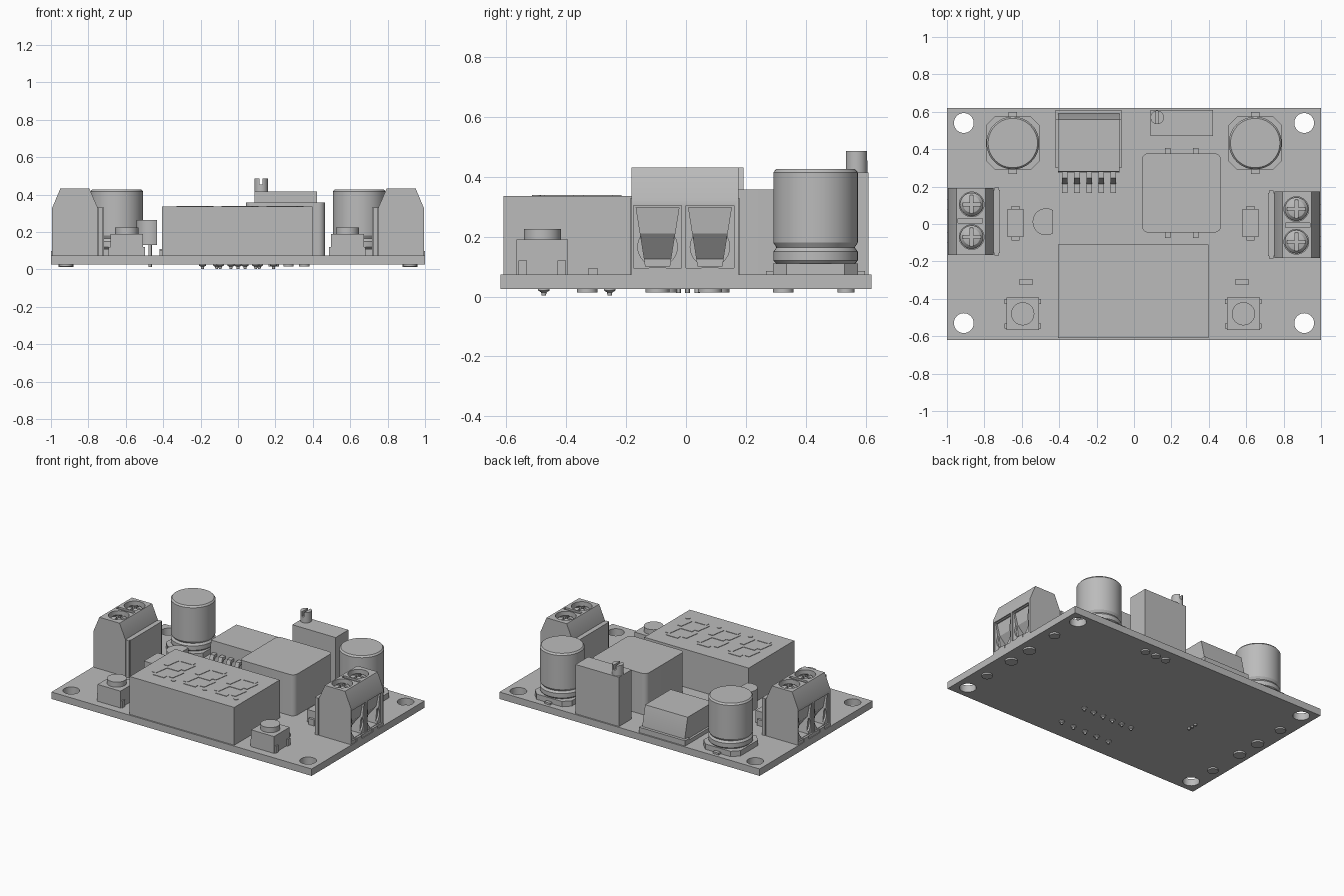
import bpy, bmesh, math
from mathutils import Matrix

cube = bpy.data.objects.get("Cube")
if cube:
    bpy.data.objects.remove(cube)

grey = bpy.data.materials.new("plain_grey")
grey.use_nodes = True
grey.diffuse_color = (0.5, 0.5, 0.5, 1)
grey.node_tree.nodes["Principled BSDF"].inputs["Base Color"].default_value = (0.5, 0.5, 0.5, 1)
made = []
TOP = 0.073      # upper board surface
BOTTOM = 0.025   # lower board surface


def finish(bm, name):
    bmesh.ops.recalc_face_normals(bm, faces=bm.faces)
    me = bpy.data.meshes.new(name)
    bm.to_mesh(me)
    bm.free()
    me.materials.append(grey)
    ob = bpy.data.objects.new(name, me)
    bpy.context.collection.objects.link(ob)
    made.append(ob)
    return ob


def box(name, x, y, z, bevel=0.0, vertical_only=False):
    bm = bmesh.new()
    bmesh.ops.create_cube(bm, size=1)
    for v in bm.verts:
        for i, (lo, hi) in enumerate((x, y, z)):
            v.co[i] = lo if v.co[i] < 0 else hi
    if bevel:
        edges = [e for e in bm.edges if not vertical_only
                 or abs(e.verts[0].co.z - e.verts[1].co.z) > 0.001]
        bmesh.ops.bevel(bm, geom=edges, offset=bevel, segments=4, profile=0.5, affect='EDGES')
    return finish(bm, name)


def prism(name, pts, lo, hi, axis):
    """Extrude a 2D outline along x, y or z."""
    place = {"x": lambda p, d: (d, p[0], p[1]),
             "y": lambda p, d: (p[0], d, p[1]),
             "z": lambda p, d: (p[0], p[1], d)}[axis]
    bm = bmesh.new()
    face = bm.faces.new([bm.verts.new(place(p, lo)) for p in pts])
    ext = bmesh.ops.extrude_face_region(bm, geom=[face])
    for v in ext["geom"]:
        if isinstance(v, bmesh.types.BMVert):
            v.co["xyz".index(axis)] = hi
    return finish(bm, name)


def lathe(name, profile, x, y, steps=40):
    bm = bmesh.new()
    vs = [bm.verts.new((r, 0, z)) for r, z in profile]
    edges = [bm.edges.new(p) for p in zip(vs, vs[1:])]
    bmesh.ops.spin(bm, geom=vs + edges, cent=(0, 0, 0), axis=(0, 0, 1),
                   angle=math.tau, steps=steps)
    bmesh.ops.remove_doubles(bm, verts=bm.verts, dist=0.0005)
    bmesh.ops.translate(bm, verts=bm.verts, vec=(x, y, 0))
    return finish(bm, name)


def rod(name, x, y, r, lo, hi, steps=32):
    return lathe(name, [(0, lo), (r, lo), (r, hi), (0, hi)], x, y, steps)


def cut(ob, cutters):
    for c in cutters:
        mod = ob.modifiers.new("cut", 'BOOLEAN')
        mod.operation, mod.solver, mod.object = 'DIFFERENCE', 'EXACT', c
    bpy.context.view_layer.update()
    ev = ob.evaluated_get(bpy.context.evaluated_depsgraph_get())
    me = bpy.data.meshes.new_from_object(ev)
    ob.modifiers.clear()
    ob.data = me
    for c in cutters:
        made.remove(c)
        bpy.data.objects.remove(c)


# Circuit board with mounting holes
board = box("board", (-1, 1), (-0.62, 0.62), (BOTTOM, TOP))
cut(board, [rod("hole", sx * 0.91, y, 0.053, 0, 0.2) for sx in (-1, 1) for y in (0.54, -0.53)])

# Display block with raised seven-segment digits
box("display", (-0.405, 0.398), (-0.61, -0.11), (TOP, 0.336))
for d in (-0.24, 0, 0.24):
    for row in (-1, 0, 1):
        y = -0.36 + row * 0.13
        x = d + row * 0.02
        box("digit_bar", (x - 0.045, x + 0.045), (y - 0.015, y + 0.015), (0.335, 0.339))
    for row in (-1, 1):
        for side in (-1, 1):
            x, y = d + side * 0.065, -0.36 + row * 0.065
            pts = [(x + k * 0.015 + j * 0.008, y + j * 0.05)
                   for k, j in ((-1, -1), (1, -1), (1, 1), (-1, 1))]
            prism("digit_upright", pts, 0.335, 0.339, "z")
    rod("digit_dot", d + 0.095, -0.5, 0.015, 0.335, 0.339, 16)


# Screw terminals, built on the +x end and turned for the other end
def terminal(turn):
    first = len(made)
    body = prism("terminal_body", [(0.75, TOP), (0.995, TOP), (0.995, 0.325), (0.95, 0.432),
                                   (0.795, 0.432), (0.75, 0.33)], -0.182, 0.175, "y")
    cutters = [box("slot", (0.81, 0.94), (-0.02, 0.005), (0.42, 0.5))]
    for y in (-0.095, 0.08):
        cutters.append(rod("screw_hole", 0.868, y, 0.066, 0.385, 0.5))
        cutters.append(box("frame", (0.985, 1.1), (y - 0.08, y + 0.08), (0.095, 0.305)))
        pocket = prism("pocket", [(1.1, 0.298), (0.975, 0.298), (0.965, 0.21), (0.9, 0.125),
                                  (0.9, 0.1), (1.1, 0.1)], -1, 1, "y")
        for v in pocket.data.vertices:
            v.co.y = y + v.co.y * (0.04 + 0.16 * (v.co.z - 0.1))
        cutters.append(pocket)
        arc = [(y + 0.066 * math.cos(a), 0.166 + 0.066 * math.sin(a))
               for a in (i * math.tau / 32 for i in range(32))]
        cutters.append(prism("wire_hole", arc, 0.972, 1.1, "x"))
    cut(body, cutters)
    for y in (-0.095, 0.08):
        screw = lathe("terminal_screw", [(0, 0.38), (0.062, 0.38), (0.062, 0.395),
                                         (0.045, 0.413), (0.02, 0.42), (0, 0.421)], 0.868, y)
        cut(screw, [box("cross", (0.868 - a, 0.868 + a), (y - b, y + b), (0.4, 0.5))
                    for a, b in ((0.05, 0.008), (0.008, 0.05))])
        rod("terminal_pin", 0.92, y, 0.04, 0.013, BOTTOM + 0.002)
        box("terminal_foot", (0.96, 1.0), (y - 0.028, y + 0.028), (TOP, 0.097))
    box("terminal_rail", (0.717, 0.752), (-0.172, 0.165), (TOP, 0.33))
    box("terminal_rib", (0.722, 0.745), (-0.185, 0.178), (TOP, 0.33))
    if turn:
        m = Matrix.Translation((0, 0.01, 0)) @ Matrix.Rotation(math.pi, 4, 'Z')
        for ob in made[first:]:
            ob.data.transform(m)


terminal(False)
terminal(True)

# Parts that stand on both sides of the board
for s in (-1, 1):
    # Electrolytic capacitor: grooved can, cornered base, leads
    cx, cy = s * 0.648, 0.433
    lathe("capacitor_can", [(0, 0.108), (0.13, 0.108), (0.141, 0.12), (0.141, 0.15), (0.131, 0.164),
                            (0.141, 0.18), (0.141, 0.415), (0.132, 0.426), (0, 0.426)], cx, cy, 48)
    h, c = 0.142, 0.045
    pts = [(cx + h - c, cy - h), (cx + h, cy - h + c), (cx + h, cy + h - c), (cx + h - c, cy + h),
           (cx - h + c, cy + h), (cx - h, cy + h - c), (cx - h, cy - h + c), (cx - h + c, cy - h)]
    prism("capacitor_base", pts, TOP, 0.11, "z")
    box("capacitor_leads", (cx - 0.022, cx + 0.022), (cy - 0.165, cy + 0.165), (TOP, 0.086))
    for y in (-0.33, 0.325):
        rod("solder_pad", s * 0.92, y, 0.034, 0.014, BOTTOM + 0.002)

    # Push button
    bx, by = s * 0.59 - 0.005, -0.48
    box("button_body", (bx - 0.088, bx + 0.088), (by - 0.086, by + 0.086), (TOP, 0.19))
    rod("button_cap", bx, by, 0.062, 0.18, 0.225)
    for k in (-1, 1):
        y = by + k * 0.065
        box("button_legs", (bx - 0.098, bx + 0.098), (y - 0.014, y + 0.014), (TOP, 0.12))

    # Diode and resistor
    dx = s * 0.628 - 0.005
    box("diode_body", (dx - 0.042, dx + 0.042), (-0.07, 0.08), (0.08, 0.165))
    box("diode_leads", (dx - 0.022, dx + 0.022), (-0.087, 0.095), (TOP, 0.115))
    box("resistor", (s * 0.577 - 0.035, s * 0.577 + 0.035), (-0.325, -0.295), (TOP, 0.095))

# Power inductor with rounded corners and four leads
box("inductor", (0.042, 0.465), (-0.046, 0.378), (TOP, 0.358), 0.035, True)
for x in (0.18, 0.33):
    box("inductor_lead", (x - 0.015, x + 0.015), (-0.076, 0.406), (TOP, 0.09))

# Trimmer with slotted adjusting screw
box("trimmer_body", (0.088, 0.422), (0.47, 0.61), (TOP, 0.415))
trim = rod("trimmer_screw", 0.124, 0.57, 0.036, 0.41, 0.487)
cut(trim, [box("slot", (0.116, 0.132), (0.5, 0.65), (0.455, 0.55))])
for x in (0.19, 0.27, 0.355):
    rod("trimmer_pin", x, 0.535, 0.028, 0.014, BOTTOM + 0.002)

# Regulator: tab, wedge body and five bent legs
box("regulator_tab", (-0.42, -0.066), (0.56, 0.61), (TOP, 0.11))
box("regulator_plate", (-0.42, -0.066), (0.3, 0.57), (TOP, 0.1))
prism("regulator_body", [(0.275, 0.08), (0.59, 0.08), (0.59, 0.12), (0.56, 0.25), (0.28, 0.25)],
      -0.405, -0.078, "x")
for i in range(5):
    x = -0.37 + i * 0.065
    prism("regulator_leg", [(0.285, 0.17), (0.245, 0.17), (0.215, 0.09), (0.165, 0.09),
                            (0.165, TOP), (0.225, TOP), (0.255, 0.15), (0.285, 0.15)],
          x - 0.015, x + 0.015, "x")

# Transistor: half-round body on three legs
cx, cy, r = -0.47, 0.012, 0.072
arc = [(cx + r * math.cos(math.radians(a)), cy + r * math.sin(math.radians(a)))
       for a in range(60, 301, 10)]
prism("transistor_body", arc, 0.13, 0.265, "z")
for y in (-0.025, 0.005, 0.038):
    rod("transistor_leg", -0.47, y, 0.009, 0.012, 0.14, 12)

# Display pins under the board
for y, count in ((-0.475, 5), (-0.255, 6)):
    for i in range(count):
        lathe("display_pin", [(0, 0.003), (0.007, 0.003), (0.009, 0.014), (0.019, 0.02),
                              (0.019, BOTTOM + 0.002), (0, BOTTOM + 0.002)],
              -0.19 + i * 0.38 / (count - 1), y, 16)

# Smooth rounded parts, keeping hard edges sharp
bpy.ops.object.select_all(action='DESELECT')
for ob in made:
    ob.select_set(True)
bpy.context.view_layer.objects.active = made[0]
bpy.ops.object.shade_smooth_by_angle(angle=math.radians(30))
